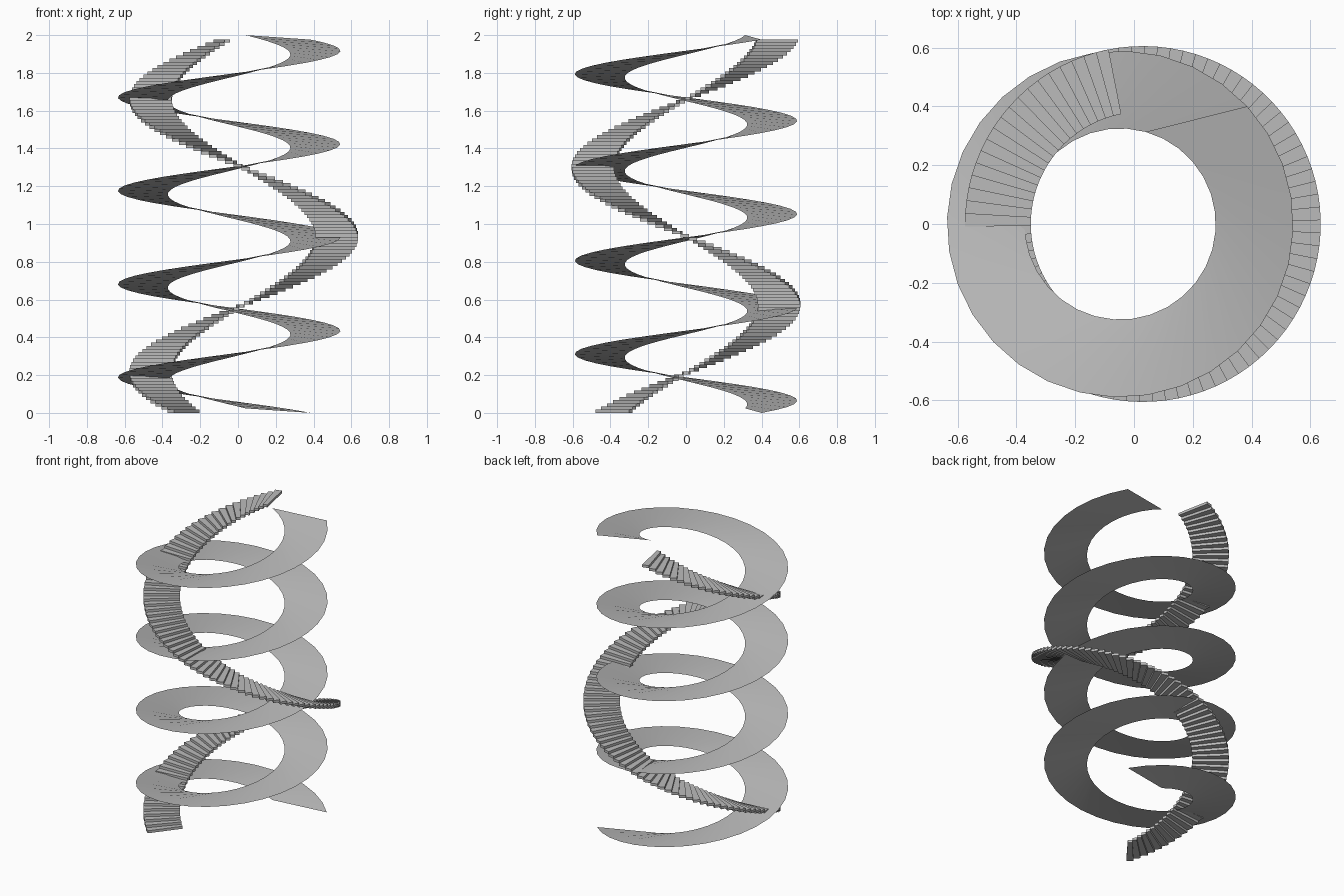
import bpy, bmesh, math
from mathutils import Vector

if "Cube" in bpy.data.objects:
    bpy.data.objects.remove(bpy.data.objects["Cube"])

grey = bpy.data.materials.new("plain grey")
grey.diffuse_color = (0.5, 0.5, 0.5, 1)
grey.use_nodes = True
grey.node_tree.nodes["Principled BSDF"].inputs["Base Color"].default_value = grey.diffuse_color


def finish(bm, name, smooth=False):
    me = bpy.data.meshes.new(name)
    for f in bm.faces:
        f.smooth = smooth
    bm.to_mesh(me)
    bm.free()
    me.materials.append(grey)
    ob = bpy.data.objects.new(name, me)
    bpy.context.collection.objects.link(ob)
    return ob


def polar(cx, r, deg, z):
    a = math.radians(deg)
    return Vector((cx + r * math.cos(a), r * math.sin(a), z))


# Spiral ramp: a skewed edge swept four turns, counter-clockwise going up
CX, R_IN, R_OUT = -0.047, 0.325, 0.589
A_IN, A_OUT, LIFT = 74.6, 42.8, 0.024
TURNS, SEG, PITCH = 4, 32, 0.494
bm = bmesh.new()
prev = None
for i in range(TURNS * SEG + 1):
    t = i / SEG
    row = (bm.verts.new(polar(CX, R_IN, A_IN + 360 * t, LIFT + PITCH * t)),
           bm.verts.new(polar(CX, R_OUT, A_OUT + 360 * t, PITCH * t)))
    if prev:
        bm.faces.new((prev[0], prev[1], row[1], row[0]))
    prev = row
finish(bm, "spiral_ramp", smooth=True)

# Spiral stairs: wedge-shaped treads, clockwise going up
SX, S_IN, S_OUT = 0.03, 0.381, 0.605
STEPS, START, SWEEP, HEIGHT = 117, 232.3, 491.2, 1.977
da, rise = SWEEP / STEPS, HEIGHT / STEPS
bm = bmesh.new()
for i in range(STEPS):
    a0, a1 = START - i * da, START - (i + 1) * da
    low, high = [
        [bm.verts.new(polar(SX, r, a, z)) for r, a in
         ((S_IN, a1), (S_OUT, a1), (S_OUT, a0), (S_IN, a0))]
        for z in (i * rise, (i + 1) * rise)]
    bm.faces.new(high)
    bm.faces.new(low[::-1])
    for k in range(4):
        n = (k + 1) % 4
        bm.faces.new((low[k], low[n], high[n], high[k]))
bmesh.ops.recalc_face_normals(bm, faces=bm.faces)
finish(bm, "spiral_stairs")
